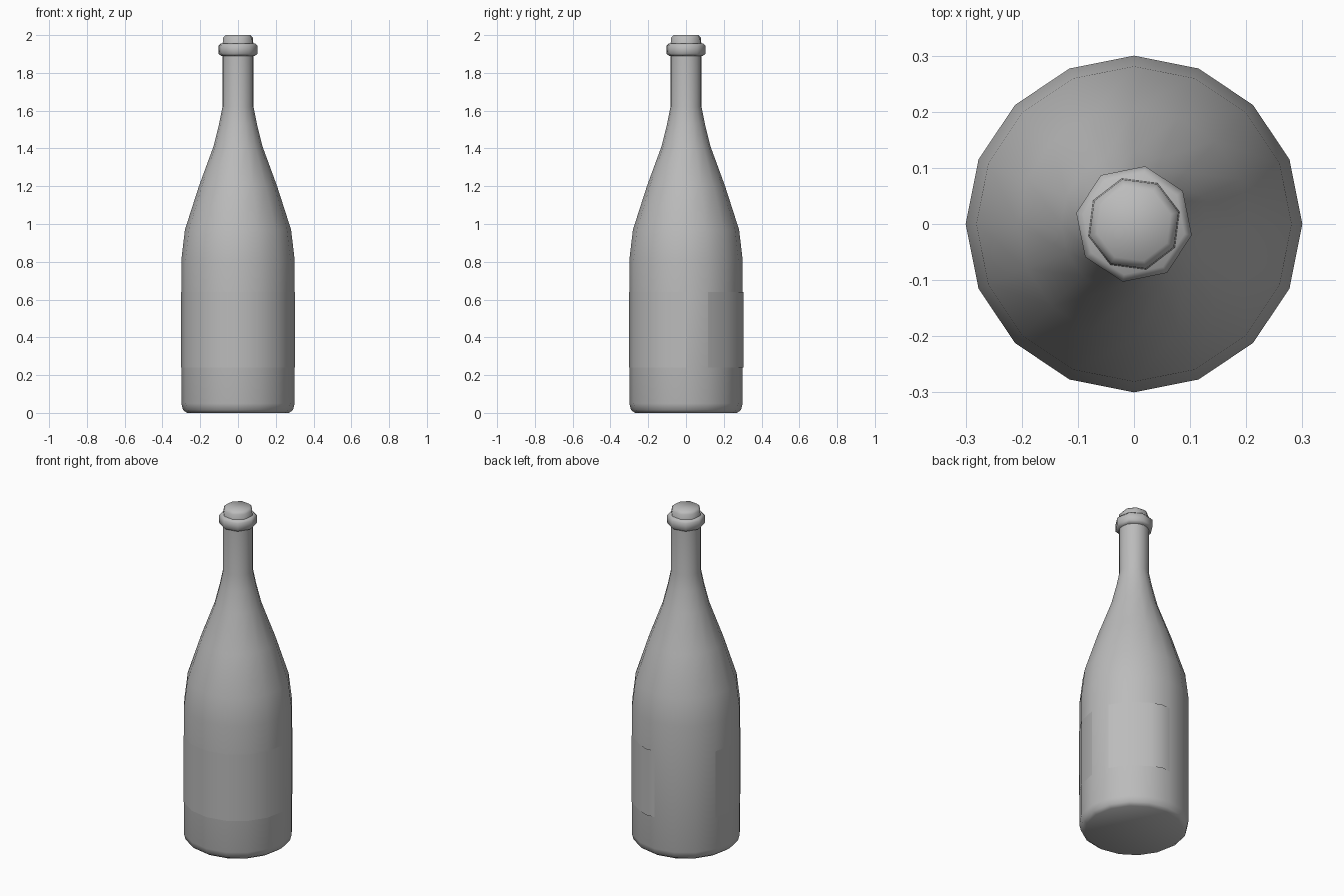
import bpy, bmesh, math

cube = bpy.data.objects.get("Cube")
if cube:
    bpy.data.objects.remove(cube, do_unlink=True)

grey = bpy.data.materials.new("plain grey")
grey.use_nodes = True
colour = (0.5, 0.5, 0.5, 1)
grey.diffuse_color = colour
grey.node_tree.nodes["Principled BSDF"].inputs["Base Color"].default_value = colour


def finish(name, bm, angle):
    bmesh.ops.recalc_face_normals(bm, faces=bm.faces)
    mesh = bpy.data.meshes.new(name)
    bm.to_mesh(mesh)
    bm.free()
    mesh.materials.append(grey)
    obj = bpy.data.objects.new(name, mesh)
    bpy.context.collection.objects.link(obj)
    bpy.ops.object.select_all(action="DESELECT")
    obj.select_set(True)
    bpy.context.view_layer.objects.active = obj
    bpy.ops.object.shade_smooth_by_angle(angle=math.radians(angle))
    return obj


def polar(r, degrees, z):
    a = math.radians(degrees)
    return (r * math.cos(a), r * math.sin(a), z)


def lathe(name, profile, sides, turn=0, angle=50):
    """Closed solid of revolution with flat end caps."""
    bm = bmesh.new()
    rings = [[bm.verts.new(polar(r, turn + 360 * i / sides, z)) for i in range(sides)]
             for r, z in profile]
    for low, high in zip(rings, rings[1:]):
        for i in range(sides):
            j = (i + 1) % sides
            bm.faces.new((low[i], low[j], high[j], high[i]))
    bm.faces.new(rings[0])
    bm.faces.new(rings[-1])
    return finish(name, bm, angle)


def wrap(name, points, bottom, top):
    """Thin paper sheet following the glass."""
    bm = bmesh.new()
    low, high = ([bm.verts.new(polar(r, a, z)) for r, a in points] for z in (bottom, top))
    for i in range(len(points) - 1):
        bm.faces.new((low[i], low[i + 1], high[i + 1], high[i]))
    return finish(name, bm, 50)


# Glass body, shoulder and neck
lathe("bottle", [(0.27, 0), (0.291, 0.015), (0.3, 0.05), (0.3, 0.81), (0.281, 0.97),
                 (0.207, 1.2), (0.13, 1.41), (0.1, 1.53), (0.082, 1.62), (0.082, 1.92)], 16)

# Raised lip around the mouth
lathe("lip_ring", [(0.092, 1.89), (0.105, 1.902), (0.105, 1.943), (0.092, 1.956)], 8, -11)

# Stopper
lathe("cork", [(0.085, 1.94), (0.082, 1.985), (0.068, 2.0)], 8, 15)

# Paper labels, the small one slightly lifted at one edge
step = 22.5
wrap("front_label", [(0.301, step * i) for i in range(7, 17)], 0.24, 0.64)
wrap("back_label", [(0.301, step), (0.301, step * 2), (0.301, step * 3),
                    (0.309, 80), (0.3, 90)], 0.24, 0.64)
